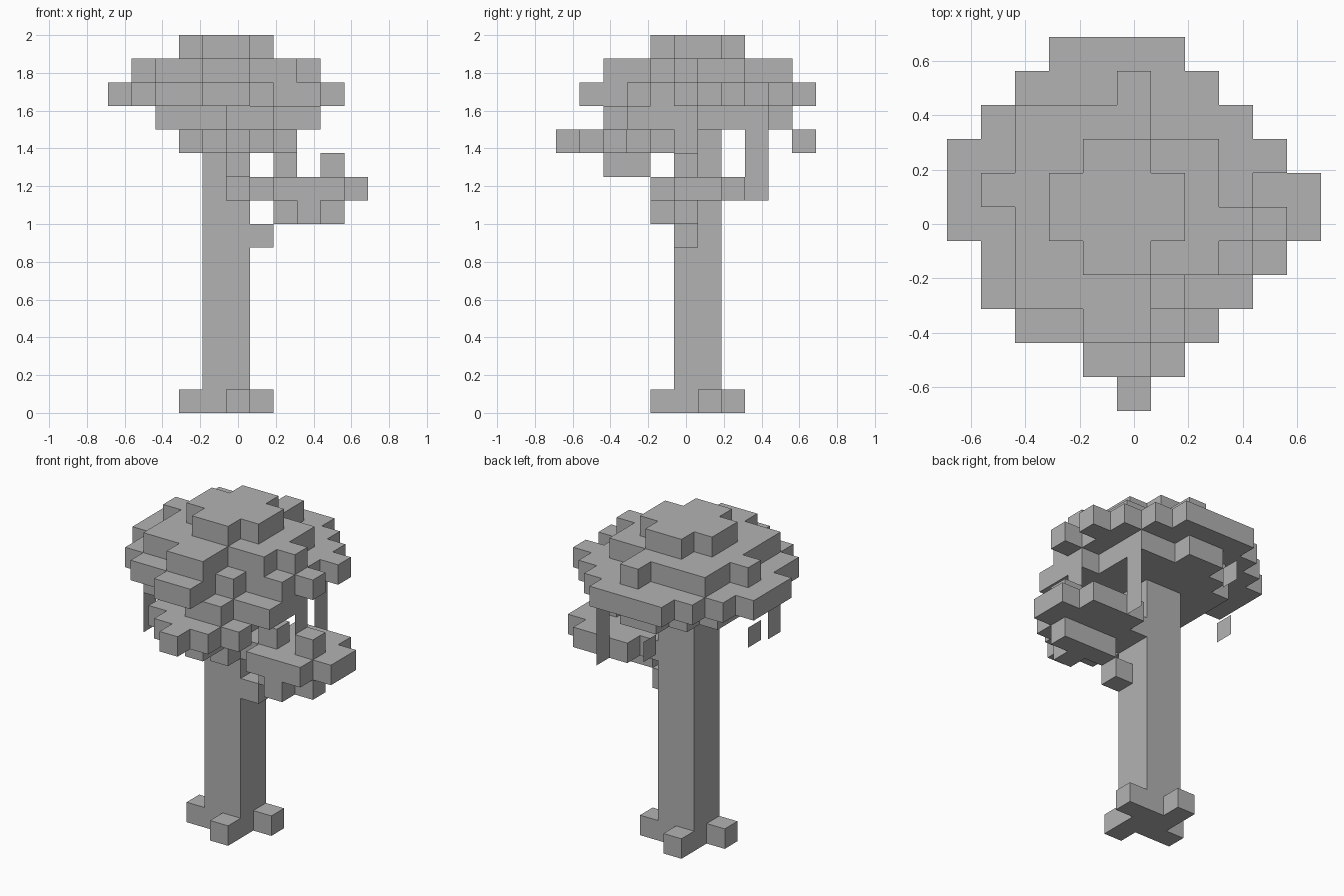
import bpy, bmesh
from mathutils import Vector

if "Cube" in bpy.data.objects:
    bpy.data.objects.remove(bpy.data.objects["Cube"])

# Voxel tree on an 11 x 11 x 16 grid
S = 0.125
ORIGIN = Vector((-0.6875, -0.6875, 0))

grey = bpy.data.materials.new("plain grey")
grey.diffuse_color = (0.448, 0.448, 0.448, 1)
grey.use_nodes = True
grey.node_tree.nodes["Principled BSDF"].inputs["Base Color"].default_value = grey.diffuse_color


def box(x0, x1, y0, y1, z0, z1):
    """Cells of a box, end indices included."""
    return {(x, y, z) for x in range(x0, x1 + 1)
            for y in range(y0, y1 + 1) for z in range(z0, z1 + 1)}


def layer(z, y_top, rows):
    """Cells of one flat layer; rows run from the back row y_top to the front."""
    return {(x, y_top - n, z) for n, (a, b) in enumerate(rows)
            for x in range(a, b + 1)}


parts = {}

# Trunk and its four pinwheel roots
parts["trunk"] = box(4, 5, 5, 6, 0, 11)
parts["roots"] = {(3, 5, 0), (5, 4, 0), (6, 6, 0), (4, 7, 0)}

# Stubby branches
parts["right_branch"] = {(6, 5, 7)}
parts["front_branch"] = {(5, 4, 9), (5, 3, 10), (5, 2, 10)}

# Small leaf clusters on the branches
parts["right_leaves"] = (
    layer(8, 5, [(7, 9), (8, 8)])
    | layer(9, 7, [(7, 9), (6, 10), (6, 10), (7, 9)])
    | {(7, 5, 10), (9, 5, 10)})
parts["front_leaves"] = layer(11, 4, [(5, 5), (4, 6), (3, 7), (4, 6), (5, 5)])

# Main canopy, four rounded layers
parts["canopy"] = (
    layer(12, 9, [(4, 5), (3, 7), (2, 7), (2, 7), (2, 8), (2, 8), (2, 8), (5, 6)])
    | layer(13, 10, [(3, 6), (2, 7), (1, 8), (0, 9), (0, 8),
                     (0, 9), (1, 8), (1, 6), (2, 5), (4, 5)])
    | layer(14, 9, [(5, 5), (2, 5), (2, 7), (1, 7), (2, 8), (2, 7), (2, 5), (4, 5)])
    | layer(15, 7, [(4, 5), (3, 6), (3, 6), (4, 5)]))

filled = set().union(*parts.values())


def make_object(name, quads):
    bm = bmesh.new()
    for quad in quads:
        bm.faces.new([bm.verts.new(ORIGIN + S * Vector(p)) for p in quad])
    bmesh.ops.remove_doubles(bm, verts=bm.verts, dist=1e-4)
    mesh = bpy.data.meshes.new(name)
    bm.to_mesh(mesh)
    bm.free()
    mesh.materials.append(grey)
    bpy.context.collection.objects.link(bpy.data.objects.new(name, mesh))


def outer_quads(cells):
    """Faces of the cells that do not touch another filled cell."""
    quads = []
    for cell in sorted(cells):
        for axis in range(3):
            for side in (0, 1):
                near = list(cell)
                near[axis] += 2 * side - 1
                if tuple(near) in filled:
                    continue
                u, v = (axis + 1) % 3, (axis + 2) % 3
                quad = []
                for du, dv in ((0, 0), (1, 0), (1, 1), (0, 1)):
                    p = list(cell)
                    p[axis] += side
                    p[u] += du
                    p[v] += dv
                    quad.append(p)
                quads.append(quad if side else quad[::-1])
    return quads


for name, cells in parts.items():
    make_object(name, outer_quads(cells))

# Flat hanging vines: x plane, y cell, bottom and top
vines = [(2, 3, 10, 12), (1, 6, 11, 12), (4, 10, 11, 12),
         (8, 8, 9, 12), (9, 5, 10, 12)]
make_object("hanging_vines",
            [[(x, y, a), (x, y + 1, a), (x, y + 1, b), (x, y, b)]
             for x, y, a, b in vines])
